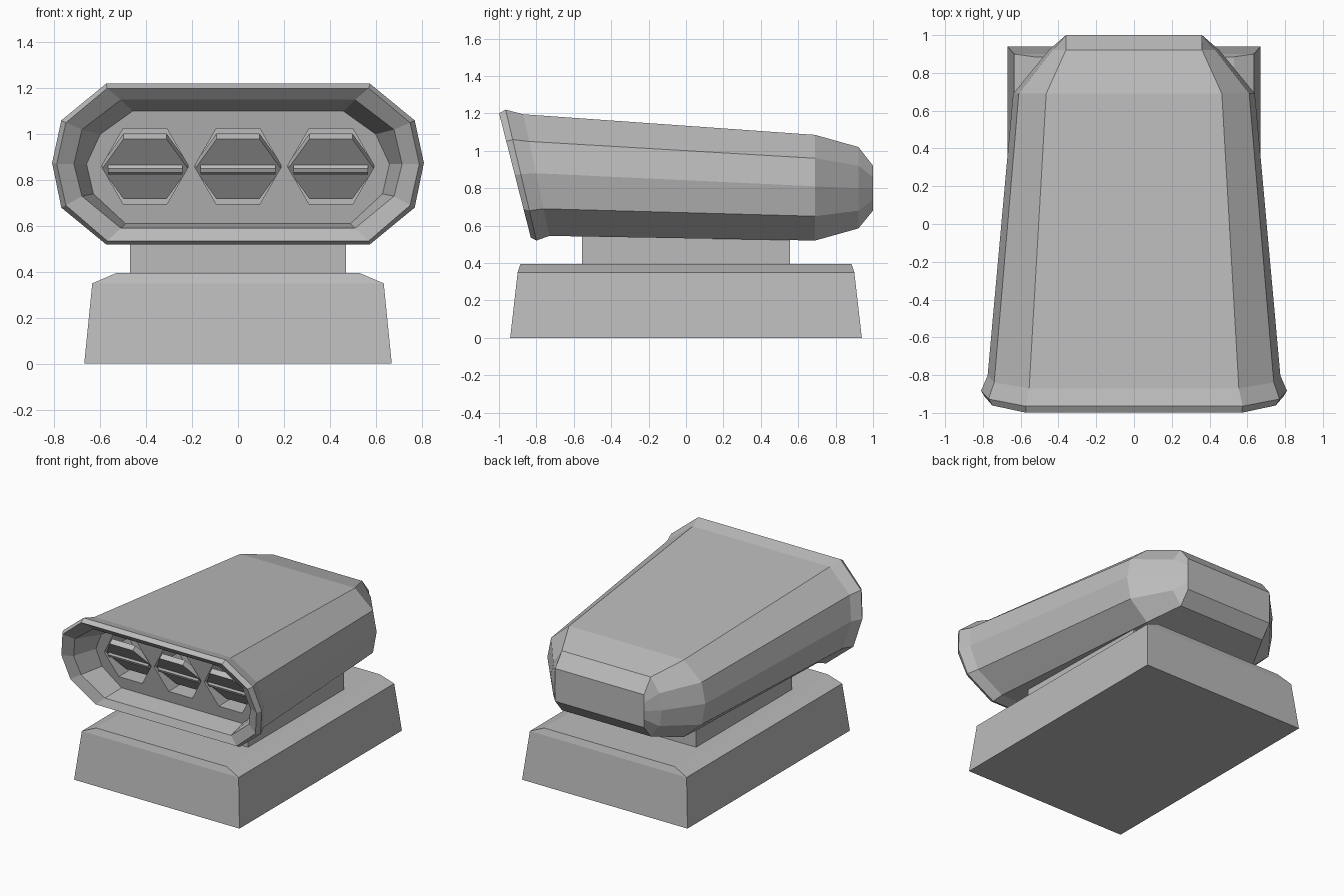
import bpy
import bmesh
import math
from mathutils import Matrix, Vector

cube = bpy.data.objects.get("Cube")
if cube:
    bpy.data.objects.remove(cube, do_unlink=True)

grey = bpy.data.materials.new("plain grey")
grey.use_nodes = True
COLOUR = (0.5, 0.5, 0.5, 1)
grey.diffuse_color = COLOUR
grey.node_tree.nodes["Principled BSDF"].inputs["Base Color"].default_value = COLOUR


def add_object(name, bm):
    bmesh.ops.recalc_face_normals(bm, faces=bm.faces)
    mesh = bpy.data.meshes.new(name)
    bm.to_mesh(mesh)
    bm.free()
    mesh.materials.append(grey)
    obj = bpy.data.objects.new(name, mesh)
    bpy.context.collection.objects.link(obj)
    return obj


def loft(name, rings):
    """Skin closed rings of points and cap both ends."""
    bm = bmesh.new()
    loops = [[bm.verts.new(p) for p in ring] for ring in rings]
    count = len(loops[0])
    for a, b in zip(loops, loops[1:]):
        for i in range(count):
            j = (i + 1) % count
            bm.faces.new((a[i], a[j], b[j], b[i]))
    bm.faces.new(loops[0])
    bm.faces.new(loops[-1])
    return add_object(name, bm)


def rectangle(x, y, z):
    return [(x, y, z), (-x, y, z), (-x, -y, z), (x, -y, z)]


MID = 0.87


def scoop_ring(y, slope, xs, zs):
    """Mirrored ten-sided section, leaning by slope; points run top to bottom."""
    half = [(x, y + slope * (z - MID), z) for x, z in zip(xs, zs)]
    return half + [(-x, py, z) for x, py, z in reversed(half)]


def hexagon(bm, centre, radius, depth, tilt):
    """Pointed-top hexagonal prism along y, tilted about x."""
    place = (Matrix.Translation(centre) @ Matrix.Rotation(tilt, 4, "X")
             @ Matrix.Rotation(math.pi / 2, 4, "X") @ Matrix.Rotation(math.pi / 2, 4, "Z"))
    bmesh.ops.create_cone(bm, cap_ends=True, segments=6, radius1=radius,
                          radius2=radius, depth=depth, matrix=place)


# Tapered plinth with a bevelled top, and the neck above it
loft("base", [rectangle(0.67, 0.94, 0), rectangle(0.635, 0.9, 0.35),
              rectangle(0.53, 0.885, 0.395)])
loft("neck", [rectangle(0.47, 0.555, 0.38), rectangle(0.47, 0.555, 0.62)])

# Scoop: recessed panel, mouth lip, flared rim, body and rounded tail
scoop = loft("scoop", [
    scoop_ring(-0.7, -0.2, (0.46, 0.6, 0.66, 0.63, 0.49), (1.1, 1, MID, 0.74, 0.61)),
    scoop_ring(-0.88, -0.25, (0.51, 0.68, 0.715, 0.68, 0.51), (1.15, 1.02, MID, 0.73, 0.59)),
    scoop_ring(-0.915, -0.255, (0.57, 0.75, 0.79, 0.75, 0.57), (1.2, 1.05, MID, 0.69, 0.535)),
    scoop_ring(-0.882, -0.236, (0.575, 0.77, 0.81, 0.77, 0.575), (1.22, 1.06, 0.875, 0.68, 0.52)),
    scoop_ring(-0.8, -0.215, (0.555, 0.74, 0.775, 0.74, 0.555), (1.195, 1.05, 0.88, 0.69, 0.545)),
    scoop_ring(0.69, 0, (0.465, 0.61, 0.64, 0.61, 0.465), (1.085, 0.96, 0.81, 0.65, 0.52)),
    scoop_ring(0.922, 0, (0.36, 0.43, 0.45, 0.43, 0.36), (1.02, 0.92, 0.8, 0.68, 0.585)),
    scoop_ring(1, 0, [0.36] * 5, (0.92, 0.86, 0.8, 0.74, 0.68)),
])

# Three hexagonal intake bores
CENTRES = [Vector((x, -0.66, 0.86)) for x in (-0.405, 0, 0.405)]
bm = bmesh.new()
for c in CENTRES:
    hexagon(bm, c, 0.19, 0.5, 0)
cutter = add_object("bore_cutter", bm)
cutter.hide_render = True
cut = scoop.modifiers.new("bores", "BOOLEAN")
cut.operation = "DIFFERENCE"
cut.solver = "EXACT"
cut.object = cutter
bpy.context.view_layer.objects.active = scoop
bpy.ops.object.modifier_apply(modifier=cut.name)
bpy.data.objects.remove(cutter, do_unlink=True)

# Tilted throttle flaps and their pivot rods
for side, c in zip(("right", "middle", "left"), CENTRES):
    bm = bmesh.new()
    hexagon(bm, c, 0.188, 0.04, math.radians(37))
    add_object(side + "_flap", bm)
    bm = bmesh.new()
    rod = Matrix.Translation(c + Vector((0, -0.01, -0.01))) @ Matrix.Rotation(math.pi / 2, 4, "Y")
    bmesh.ops.create_cone(bm, cap_ends=True, segments=8, radius1=0.025,
                          radius2=0.025, depth=0.325, matrix=rod)
    add_object(side + "_pivot_rod", bm)
